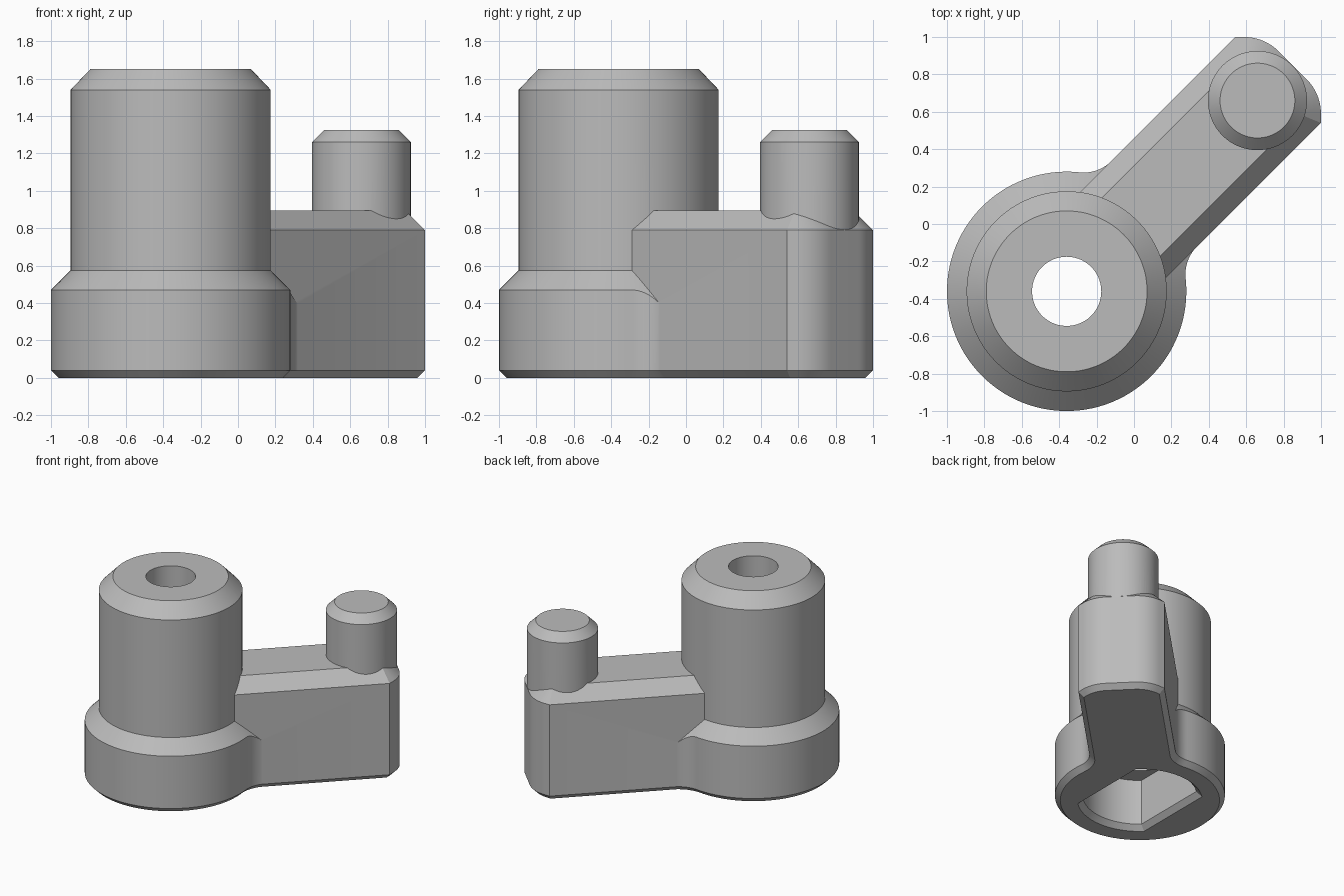
import bpy, bmesh
from math import sin, cos, pi, sqrt, acos, atan2, radians, hypot

if "Cube" in bpy.data.objects:
    bpy.data.objects.remove(bpy.data.objects["Cube"])

grey = bpy.data.materials.new("plain grey")
grey.use_nodes = True
grey.diffuse_color = (0.5, 0.5, 0.5, 1)
grey.node_tree.nodes["Principled BSDF"].inputs["Base Color"].default_value = (0.5, 0.5, 0.5, 1)

# Main dimensions; s runs along the diagonal arm, p across it
HUB = -0.36
HUB_S = HUB * sqrt(2)
PIN_S = 0.66 * sqrt(2)
BASE_R, NECK_R, TOP_R = 0.64, 0.535, 0.43
ARM_W, NECK_W, FILLET = 0.325, 0.323, 0.21
REACH = sqrt((BASE_R + FILLET) ** 2 - (NECK_W + FILLET) ** 2)


def diagonal(s, p, z):
    return ((s - p) / sqrt(2), (s + p) / sqrt(2), z)


def arc(radius, start, end, steps, cx=0.0, cy=0.0):
    angles = [start + (end - start) * i / steps for i in range(steps + 1)]
    return [(cx + radius * cos(a), cy + radius * sin(a)) for a in angles]


def loft(name, loops):
    """Closed solid through matching loops of points, listed from the bottom up."""
    bm = bmesh.new()
    rings = [[bm.verts.new(co) for co in loop] for loop in loops]
    n = len(rings[0])
    for low, high in zip(rings, rings[1:]):
        for i in range(n):
            j = (i + 1) % n
            bm.faces.new((low[i], low[j], high[j], high[i]))
    bm.faces.new(rings[0][::-1])
    bm.faces.new(rings[-1])
    bmesh.ops.recalc_face_normals(bm, faces=bm.faces)
    mesh = bpy.data.meshes.new(name)
    bm.to_mesh(mesh)
    bm.free()
    mesh.materials.append(grey)
    obj = bpy.data.objects.new(name, mesh)
    bpy.context.collection.objects.link(obj)
    return obj


def turned(name, profile, s, steps=96):
    """Round solid at distance s along the diagonal, from (radius, z) pairs."""
    return loft(name, [[diagonal(x, p, z) for x, p in arc(r, 0, 2 * pi, steps, s)[:-1]]
                       for r, z in profile])


def combine(target, other, operation):
    mod = target.modifiers.new(other.name, 'BOOLEAN')
    mod.object, mod.operation, mod.solver = other, operation, 'EXACT'
    bpy.context.view_layer.objects.active = target
    bpy.ops.object.modifier_apply(modifier=mod.name)
    bpy.data.objects.remove(other)


# Hub outline: a round base with concave fillets running into the arm
def hub_outline(inset):
    cx, cp = REACH, NECK_W + FILLET
    join = atan2(cp, cx)
    w = NECK_W - inset
    fillet = arc(FILLET + inset, -pi / 2, join - pi, 10, cx, cp)
    across = [(REACH, -w + 2 * w * i / 10) for i in range(10)]
    body = arc(BASE_R - inset, join, 2 * pi - join, 84)[1:-1]
    return across + fillet + body + [(x, -p) for x, p in fillet[:0:-1]]


outline = hub_outline(0)


def hub_ring(radius, z):
    return [diagonal(HUB_S + x * radius / hypot(x, p), p * radius / hypot(x, p), z)
            for x, p in outline]


# The shoulder cone slopes at 45 degrees, so it dips where the fillets spread out
hub = loft("hub", [
    [diagonal(HUB_S + x, p, 0) for x, p in hub_outline(0.04)],
    [diagonal(HUB_S + x, p, 0.04) for x, p in outline],
    [diagonal(HUB_S + x, p, 0.575 + NECK_R - hypot(x, p)) for x, p in outline],
    hub_ring(NECK_R, 0.575), hub_ring(NECK_R, 1.54), hub_ring(TOP_R, 1.65)])


# Arm: straight sides, rounded end, chamfered top and bottom
def arm_outline(inset):
    r, w = 0.26 - inset, ARM_W - inset
    corner = (0.94 + r * sqrt(2) - (w - 0.106), w)
    half = arc(r, 0, pi / 4, 12, 0.94, 0.106) + [corner, (HUB_S, w)]
    return half + [(s, -p) for s, p in half[::-1]]


arm = loft("arm", [[diagonal(s, p, z) for s, p in arm_outline(inset)]
                   for inset, z in ((0.04, 0), (0, 0.04), (0, 0.79), (0.105, 0.895))])

# Handle pin at the arm's end
pin = turned("pin", [(0.265, 0.5), (0.265, 1.26), (0.2, 1.325)], PIN_S, 72)


# Socket with two flats, opening downward with a chamfered mouth
def socket_ring(grow, z):
    radius, flat = 0.43 + grow, 0.285 + grow
    a = acos(flat / radius)
    pts = arc(radius, a, pi - a, 32) + arc(radius, pi + a, 2 * pi - a, 32)
    return [(HUB + x, HUB + y, z) for x, y in pts]


socket = loft("socket_cutter", [socket_ring(0.06, -0.02), socket_ring(0, 0.04),
                                socket_ring(0, 0.42)])
bore = turned("bore_cutter", [(0.28, 0.4), (0.28, 1.2), (0.185, 1.2), (0.185, 1.7)], HUB_S)

combine(hub, arm, 'UNION')
combine(hub, pin, 'UNION')
combine(hub, socket, 'DIFFERENCE')
combine(hub, bore, 'DIFFERENCE')

# Smooth round walls, crisp chamfer edges
hub.name = "crank_lever"
bpy.ops.object.select_all(action='DESELECT')
hub.select_set(True)
bpy.context.view_layer.objects.active = hub
bpy.ops.object.shade_smooth_by_angle(angle=radians(25))
